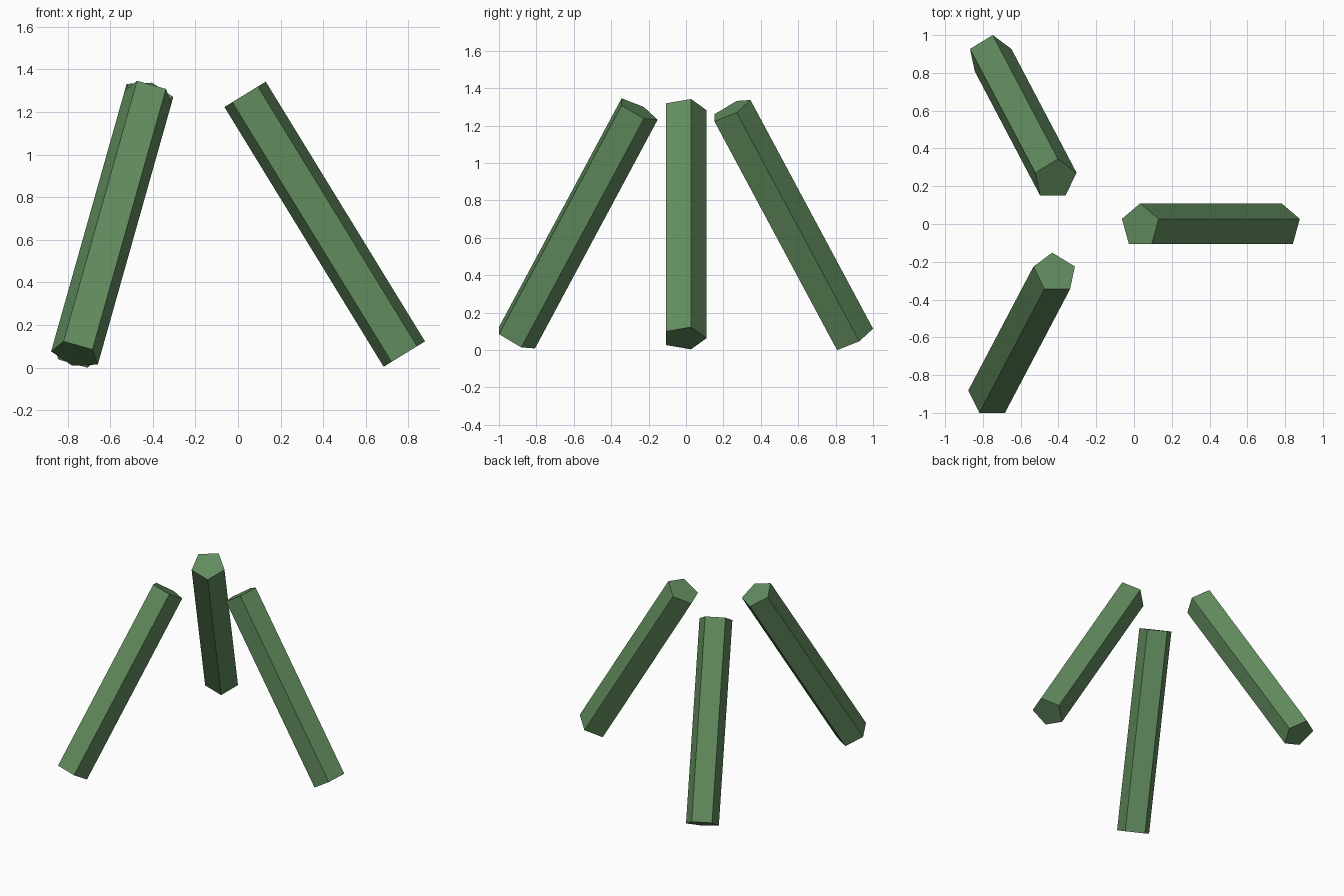
import bpy
from math import sin, cos, pi

if "Cube" in bpy.data.objects:
    bpy.data.objects.remove(bpy.data.objects["Cube"])

TILT = 0.55                 # inward lean of each post
RING = 0.665                # distance of post centres from the ring centre
CENTRE = (-0.258, -0.010, 0.673)

green = bpy.data.materials.new("green")
green.diffuse_color = (0.12, 0.26, 0.11, 1)
green.use_nodes = True
green.node_tree.nodes["Principled BSDF"].inputs["Base Color"].default_value = green.diffuse_color

# Three five-sided posts leaning inward around a ring
for i in range(3):
    a = i * 2 * pi / 3
    bpy.ops.mesh.primitive_cylinder_add(
        vertices=5, radius=0.1197, depth=1.43,
        location=(CENTRE[0] + RING * cos(a), CENTRE[1] + RING * sin(a), CENTRE[2]),
        rotation=(TILT * sin(a), -TILT * cos(a), 0))
    post = bpy.context.object
    post.name = f"leaning_post_{i + 1}"
    post.data.materials.append(green)
